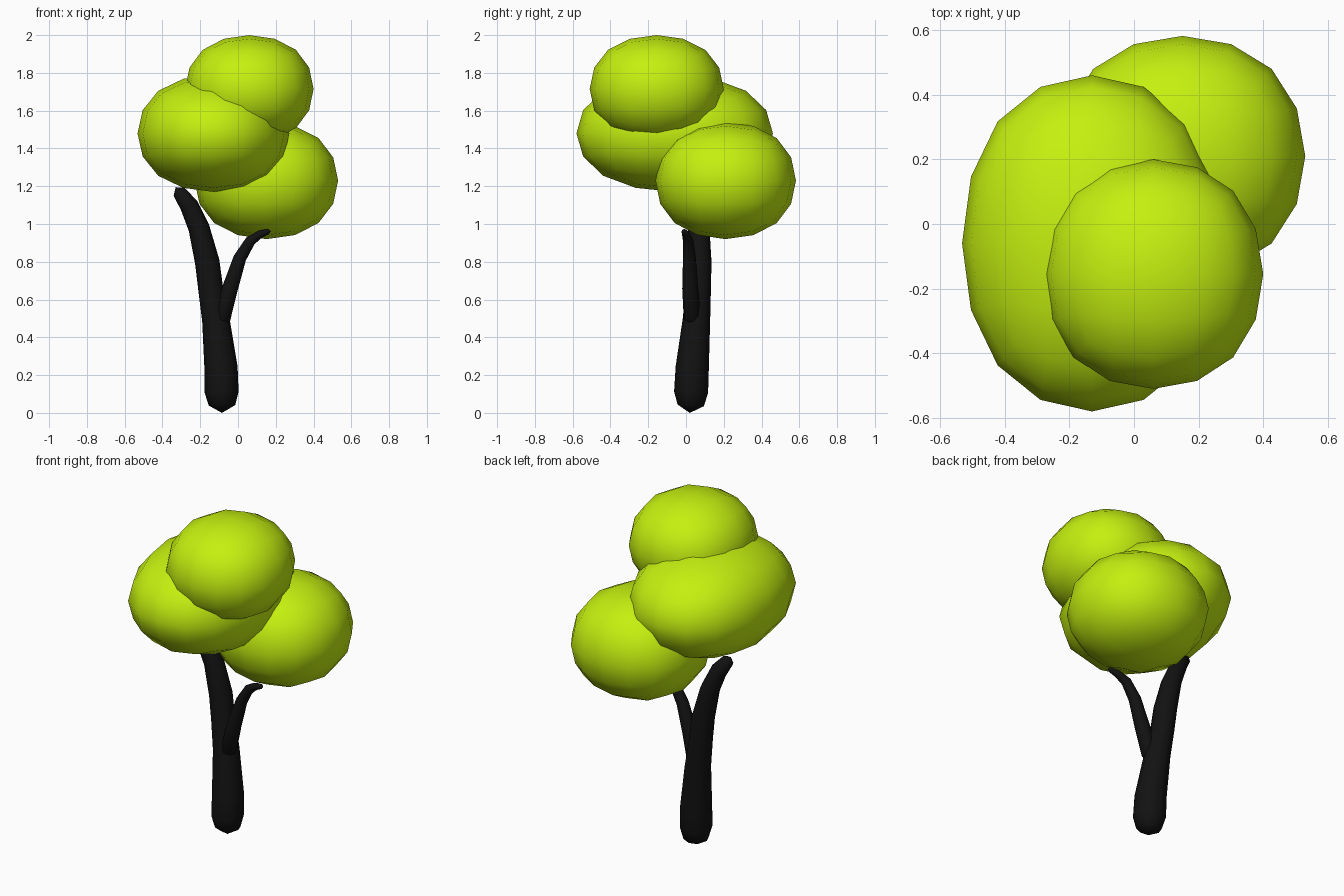
import bpy, bmesh
from math import cos, sin, pi
from mathutils import Vector

if "Cube" in bpy.data.objects:
    bpy.data.objects.remove(bpy.data.objects["Cube"])


def material(name, color):
    m = bpy.data.materials.new(name)
    m.diffuse_color = color
    m.use_nodes = True
    m.node_tree.nodes["Principled BSDF"].inputs["Base Color"].default_value = m.diffuse_color
    return m


BARK = material("bark", (0.006, 0.006, 0.006, 1))
LEAF = material("leaves", (0.56, 0.87, 0.005, 1))


def finish(name, bm, mat):
    bmesh.ops.recalc_face_normals(bm, faces=bm.faces)
    for f in bm.faces:
        f.smooth = True
    me = bpy.data.meshes.new(name)
    bm.to_mesh(me)
    bm.free()
    me.materials.append(mat)
    ob = bpy.data.objects.new(name, me)
    bpy.context.collection.objects.link(ob)
    return ob


def foliage(name, center, radii):
    """Ellipsoid made from a cube rounded by subdivision."""
    bm = bmesh.new()
    # a 2 unit cube rounds down to a half width of 0.8395
    bmesh.ops.create_cube(bm, size=2 / 0.8395)
    ob = finish(name, bm, LEAF)
    ob.location, ob.scale = center, radii
    sub = ob.modifiers.new("round", 'SUBSURF')
    sub.levels = sub.render_levels = 2


def limb(name, path, sides=8):
    """Tapered tube through (x, y, z, radius) points, with pointed ends."""
    bm = bmesh.new()
    pts = [Vector(p[:3]) for p in path]
    rings = []
    for i in range(1, len(path) - 1):
        t = (pts[i + 1] - pts[i - 1]).normalized()
        u = Vector((0, 1, 0)).cross(t).normalized()
        v = t.cross(u)
        r = path[i][3]
        rings.append([bm.verts.new(pts[i] + r * (cos(2 * pi * k / sides) * u + sin(2 * pi * k / sides) * v))
                      for k in range(sides)])
    ends = bm.verts.new(pts[0]), bm.verts.new(pts[-1])
    for k in range(sides):
        n = (k + 1) % sides
        for a, b in zip(rings, rings[1:]):
            bm.faces.new((a[k], a[n], b[n], b[k]))
        bm.faces.new((ends[0], rings[0][n], rings[0][k]))
        bm.faces.new((ends[1], rings[-1][k], rings[-1][n]))
    finish(name, bm, BARK)


# Leaf clumps
foliage("top_foliage", (0.06, -0.155, 1.715), (0.34, 0.355, 0.285))
foliage("left_foliage", (-0.13, -0.06, 1.48), (0.402, 0.52, 0.31))
foliage("right_foliage", (0.15, 0.21, 1.23), (0.38, 0.372, 0.31))

# Trunk leaning to the left
limb("trunk", [
    (-0.085, 0.02, 0.0, 0), (-0.085, 0.025, 0.04, 0.07), (-0.087, 0.027, 0.11, 0.09),
    (-0.09, 0.033, 0.24, 0.088), (-0.117, 0.055, 0.49, 0.073), (-0.145, 0.066, 0.66, 0.066),
    (-0.163, 0.07, 0.80, 0.065), (-0.207, 0.068, 0.98, 0.056), (-0.26, 0.06, 1.10, 0.049),
    (-0.312, 0.05, 1.17, 0.036), (-0.33, 0.047, 1.195, 0)])

# Thin branch curving to the right
limb("branch", [
    (-0.10, 0.04, 0.44, 0), (-0.085, 0.033, 0.50, 0.045), (-0.042, 0.022, 0.66, 0.042),
    (0.01, 0.018, 0.82, 0.034), (0.065, 0.012, 0.91, 0.028), (0.115, 0.0, 0.945, 0.021),
    (0.16, -0.01, 0.96, 0.014), (0.175, -0.013, 0.963, 0)])
